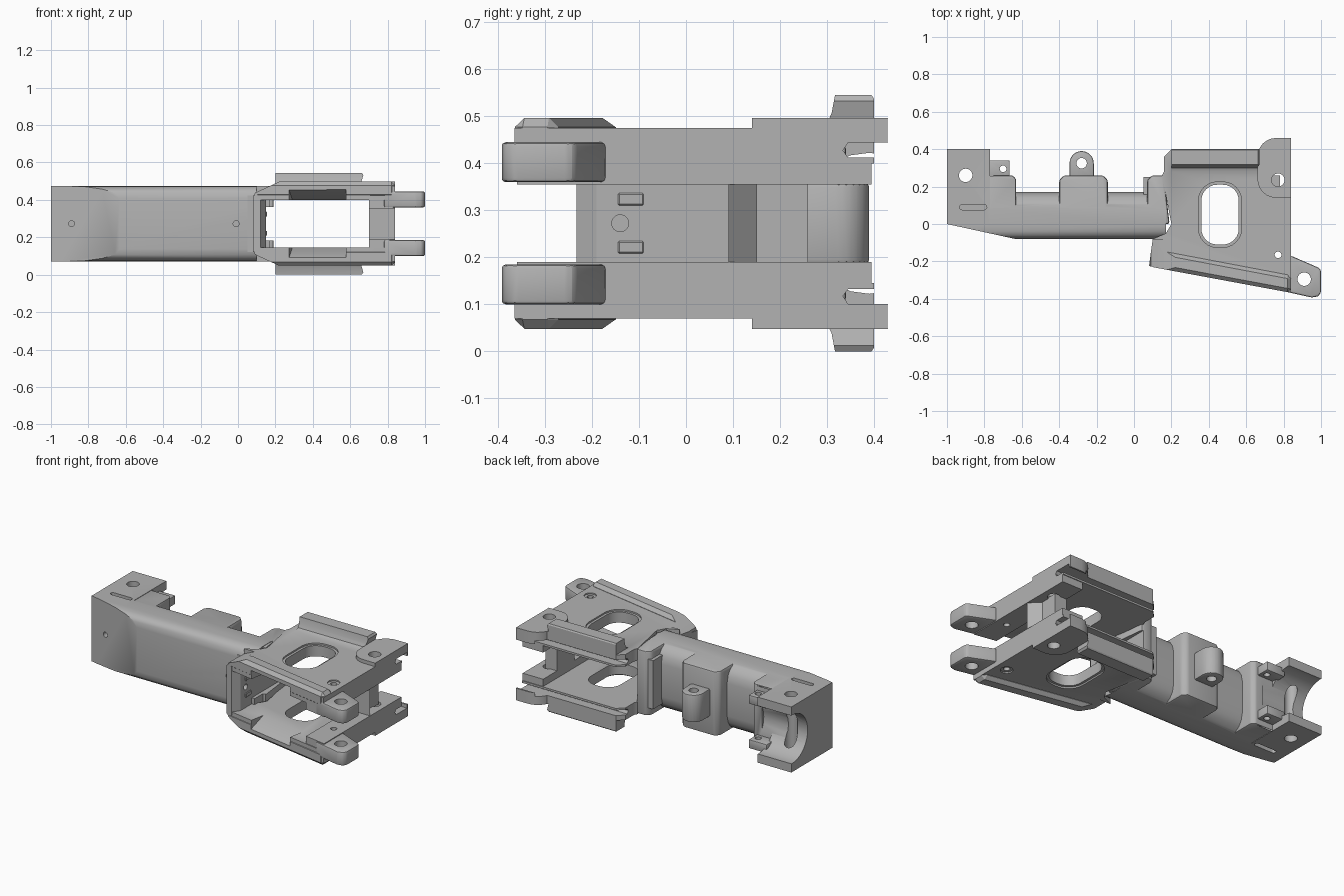
import bpy, bmesh, math
from mathutils import Matrix

if "Cube" in bpy.data.objects:
    bpy.data.objects.remove(bpy.data.objects["Cube"])

MID = 0.2725  # height of the mirror plane; parts are drawn relative to it
grey = bpy.data.materials.new("cast_grey")
grey.use_nodes = True
grey.diffuse_color = (0.45, 0.45, 0.45, 1)
grey.node_tree.nodes["Principled BSDF"].inputs["Base Color"].default_value = (0.45, 0.45, 0.45, 1)


def prism(name, outline, lo, hi, axis="z", bevel=0, segments=2):
    """Extrude an outline along z (points x,y), x (points y,z) or y (points x,z)."""
    place = {"z": lambda a, b, c: (a, b, c), "x": lambda a, b, c: (c, a, b),
             "y": lambda a, b, c: (a, c, b)}[axis]
    bm = bmesh.new()
    face = bm.faces.new([bm.verts.new(place(a, b, lo)) for a, b in outline])
    grown = bmesh.ops.extrude_face_region(bm, geom=[face])
    step = [p - q for p, q in zip(place(0, 0, hi), place(0, 0, lo))]
    bmesh.ops.translate(bm, vec=step, verts=[g for g in grown["geom"] if isinstance(g, bmesh.types.BMVert)])
    bmesh.ops.recalc_face_normals(bm, faces=bm.faces)
    if bevel:
        bmesh.ops.bevel(bm, geom=bm.edges[:], offset=bevel, segments=segments,
                        profile=0.5, affect="EDGES", clamp_overlap=True)
    mesh = bpy.data.meshes.new(name)
    bm.to_mesh(mesh)
    bm.free()
    mesh.materials.append(grey)
    obj = bpy.data.objects.new(name, mesh)
    bpy.context.collection.objects.link(obj)
    return obj


def rect(a0, a1, b0, b1):
    return [(a0, b0), (a1, b0), (a1, b1), (a0, b1)]


def rounded(cx, cy, hx, hy, r, n=6):
    """Rounded rectangle; with hx = hy = r it is a circle."""
    pts = []
    for q, (sx, sy) in enumerate([(1, 1), (-1, 1), (-1, -1), (1, -1)]):
        for i in range(n + 1):
            t = math.pi / 2 * (q + i / n)
            p = (cx + sx * (hx - r) + r * math.cos(t), cy + sy * (hy - r) + r * math.sin(t))
            if not pts or math.dist(p, pts[-1]) > 1e-5:
                pts.append(p)
    return pts if math.dist(pts[0], pts[-1]) > 1e-5 else pts[:-1]


def circle(cx, cy, r):
    return rounded(cx, cy, r, r, r)


def apply_all(obj):
    graph = bpy.context.evaluated_depsgraph_get()
    graph.update()
    mesh = bpy.data.meshes.new_from_object(obj.evaluated_get(graph))
    obj.modifiers.clear()
    obj.data = mesh


def combine(obj, others, operation):
    for other in others:
        mod = obj.modifiers.new("join", "BOOLEAN")
        mod.object, mod.operation, mod.solver = other, operation, "EXACT"
        apply_all(obj)
        bpy.data.objects.remove(other)


def mirror_z(obj):
    mod = obj.modifiers.new("mirror", "MIRROR")
    mod.use_axis = (False, False, True)
    mod.use_mirror_merge = False
    apply_all(obj)


def cut(outline, lo=-1, hi=1, axis="z"):
    return prism("cutter", outline, lo, hi, axis)


# Upper cheek plate of the head, mirrored below
plate = prism("cheek_plates", [(.08, -.225), (.84, -.365), (.84, .4), (.2, .4), (.16, .36), (.16, .28),
                               (.15, .26), (.2, 0), (.17, -.05), (.1, -.08)], .1275, .2025)
ridge = prism("front_ridge", [(.085, -.228), (.84, -.368), (.84, -.275), (.1, -.135)], .135, .2245, bevel=.02, segments=1)
thick_end = prism("thick_end", [(.7, -.335), (.84, -.36), (.84, .395), (.7, .395)], .0825, .15)
pad = prism("corner_pad", rounded(.82, .3, .16, .16, .1), .15, .2245)
rail = prism("back_rail", [(.28, .19), (.28, .2025), (.3, .212), (.31, .235), (.317, .2725),
                           (.395, .2725), (.4, .265), (.4, .19)], .2, .67, "x")
ear = prism("ear", [(.78, -.2), (.84, -.17), (.99, -.235), (1, -.25), (1, -.365), (.985, -.387),
                    (.95, -.393), (.78, -.355)], .0875, .1725, bevel=.012)
combine(plate, [ridge, thick_end, pad, rail, ear], "UNION")

# Openings and trimming of the plate
lip = cut([(-.03, .2), (.1, .127), (.1, .05), (-.03, .05)], -.15, .16, "x")
lip.matrix_world = Matrix.Translation((.42, -.293, 0)) @ Matrix.Rotation(math.radians(-10.4), 4, "Z")
combine(plate, [
    cut(rounded(.46, .05, .1, .16, .085)),
    cut(rounded(.46, .05, .115, .175, .1), .193, .3),
    cut(circle(.77, .235, .035)),
    cut(circle(.77, -.165, .018)),
    cut(circle(.77, -.165, .035), .195, .3),
    cut(circle(.91, -.295, .036)),
    cut(rect(.84, 1.1, -.1, .6)),
    cut([(.334, .155), (.345, .14), (.45, .14), (.45, .172), (.345, .172)], .1, .9, "x"),
    cut([(0, .1), (0, .4), (.22, .4), (.22, .2245), (.09, .165), (.08, .1)], -.5, -.085, "y"),
    cut([(.82, .4), (.58, .4), (.67, .26), (.66, .2245), (.82, .2245)], .2, .5, "y"),
    lip], "DIFFERENCE")
mirror_z(plate)

# Wall closing the head, joined to the beam, and rear web between the plates
wall = prism("head_wall", [(.08, -.225), (.12, -.233), (.15, -.19), (.15, .09), (.09, .15),
                           (.09, .25), (.05, .25), (.05, -.08), (.1, -.08)], -.15, .15)
combine(wall, [cut(circle(-.14, 0, .018), .11, .5, "x")], "DIFFERENCE")
web = prism("rear_web", [(.7, .09), (.84, .09), (.78, .15), (.78, .26), (.7, .26)], -.09, .09)
bosses = prism("wall_bosses", rect(-.145, -.09, .038, .064), .14, .156, "x", .003, 1)
mirror_z(bosses)

# Long beam with a rounded front and a rounded back
side = [(-.08, .135), (-.075, .165), (-.06, .185), (-.04, .198), (-.01, .2025), (.08, .2025), (.11, .195),
        (.14, .175), (.16, .145), (.17, .1)]
beam = prism("beam", side + [(y, -z) for y, z in reversed(side)], -1, .17, "x")
# Raised blocks along the back
blocks = [
    prism("end_block", rect(-1, -.77, .0, .4), -.2025, .2025),
    prism("saddle_block", [(-.8, 0), (-.63, 0), (-.63, .24), (-.65, .26), (-.8, .26)], -.2, .2, bevel=.008),
    prism("middle_block", [(-.4, .0), (-.14, .0), (-.14, .235), (-.165, .26), (-.375, .26), (-.4, .235)],
          -.2, .2, bevel=.012),
    prism("head_block", [(.07, 0), (.19, 0), (.16, .26), (.095, .26), (.07, .235)], -.2, .2, bevel=.012),
]
combine(beam, blocks, "UNION")
combine(beam, [
    cut(circle(.39, 0, .15), -1.2, -.7, "x"),
    cut([(-1.1, .025), (-1.0, .0), (-.63, -.081), (-.63, -.3), (-1.1, -.3)]),
    cut(circle(-.9, .26, .036)),
    cut(rounded(-.86, .09, .073, .014, .014), .17, .3),
    cut(rounded(-.86, .09, .073, .014, .014), -.3, -.17),
    cut(circle(-.89, 0, .016), -.3, .02, "y"),
    cut(circle(-.01, 0, .016), -.3, .02, "y"),
    cut([(.15, -.09), (.3, -.09), (.3, .09), (.15, .09)], -.5, .6, "y"),
], "DIFFERENCE")

# Pivot lug behind the middle block
lug = prism("pivot_lug", [(-.345, .24), (-.215, .24)] + [
    (-.28 + .065 * math.cos(t * math.pi / 12), .325 + .065 * math.sin(t * math.pi / 12)) for t in range(13)],
    -.085, .085, bevel=.008)
combine(lug, [cut(circle(-.28, .325, .028))], "DIFFERENCE")

# Small drilled tabs beside the end block
tabs = prism("end_tabs", rect(-.79, -.665, .24, .34), .11, .165, bevel=.006)
combine(tabs, [cut(circle(-.7, .295, .018))], "DIFFERENCE")
mirror_z(tabs)

for obj in (plate, wall, web, bosses, beam, lug, tabs):
    obj.location.z = MID
    obj.data.materials.clear()
    obj.data.materials.append(grey)
    for poly in obj.data.polygons:
        poly.material_index = 0
    bpy.ops.object.select_all(action="DESELECT")
    obj.select_set(True)
    bpy.context.view_layer.objects.active = obj
    bpy.ops.object.shade_smooth_by_angle(angle=math.radians(30))
